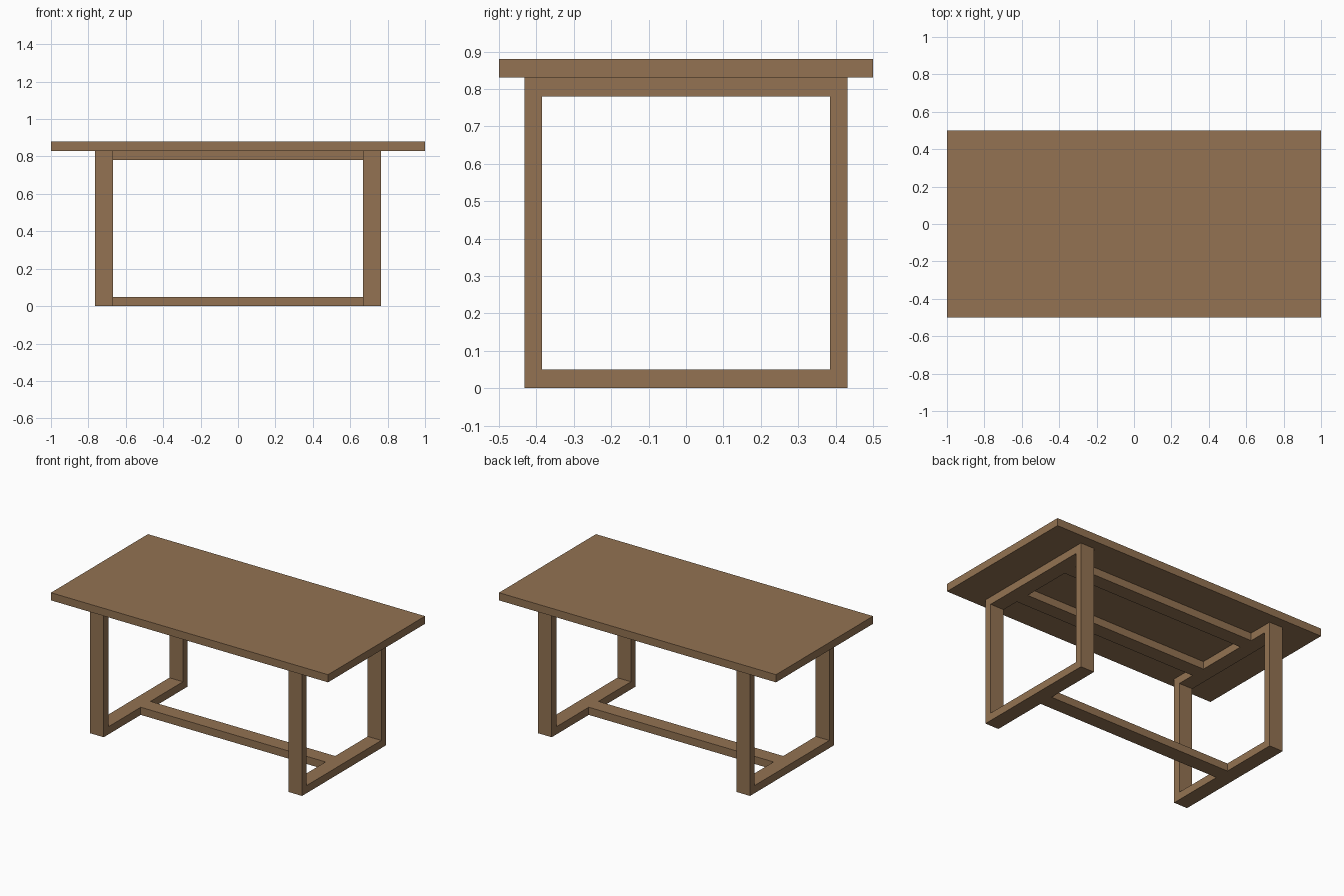
import bpy

cube = bpy.data.objects.get("Cube")
if cube:
    bpy.data.objects.remove(cube, do_unlink=True)

# Single brown wood colour
wood = bpy.data.materials.new("brown_wood")
wood.use_nodes = True
wood.diffuse_color = (0.292, 0.171, 0.084, 1)
shader = wood.node_tree.nodes["Principled BSDF"]
shader.inputs["Base Color"].default_value = wood.diffuse_color
shader.inputs["Roughness"].default_value = 0.8


def board(name, x, y, z):
    """Box spanning the given (low, high) range on each axis."""
    spans = (x, y, z)
    bpy.ops.mesh.primitive_cube_add(size=1, location=[(a + b) / 2 for a, b in spans])
    obj = bpy.context.object
    obj.name = name
    obj.scale = [b - a for a, b in spans]
    bpy.ops.object.transform_apply(location=False, rotation=False, scale=True)
    obj.data.materials.append(wood)
    return obj


def mirrored(side, low, high):
    return (low, high) if side > 0 else (-high, -low)


TOP, UNDER, THICK = 0.88, 0.83, 0.05
LEG_X = (0.667, 0.765)
LEG_Y = (0.385, 0.432)
BAR_Y = (-LEG_Y[0], LEG_Y[0])
RAIL_X = (-LEG_X[0], LEG_X[0])
LOW, HIGH = (0, THICK), (UNDER - THICK, UNDER)

# Tabletop
board("tabletop", (-1, 1), (-0.5, 0.5), (UNDER, TOP))

# Rectangular leg frames at both ends
for sx, side in ((1, "left"), (-1, "right")):
    x = mirrored(sx, *LEG_X)
    for sy, end in ((-1, "front"), (1, "back")):
        board(f"{end}_{side}_leg", x, mirrored(sy, *LEG_Y), (0, UNDER))
    board(f"{side}_foot_bar", x, BAR_Y, LOW)
    board(f"{side}_top_bar", x, BAR_Y, HIGH)

# Long rails under the top and the floor stretcher
for sy, end in ((-1, "front"), (1, "back")):
    board(f"{end}_upper_rail", RAIL_X, mirrored(sy, 0.167, 0.265), HIGH)
board("floor_stretcher", RAIL_X, (-0.05, 0.05), LOW)
